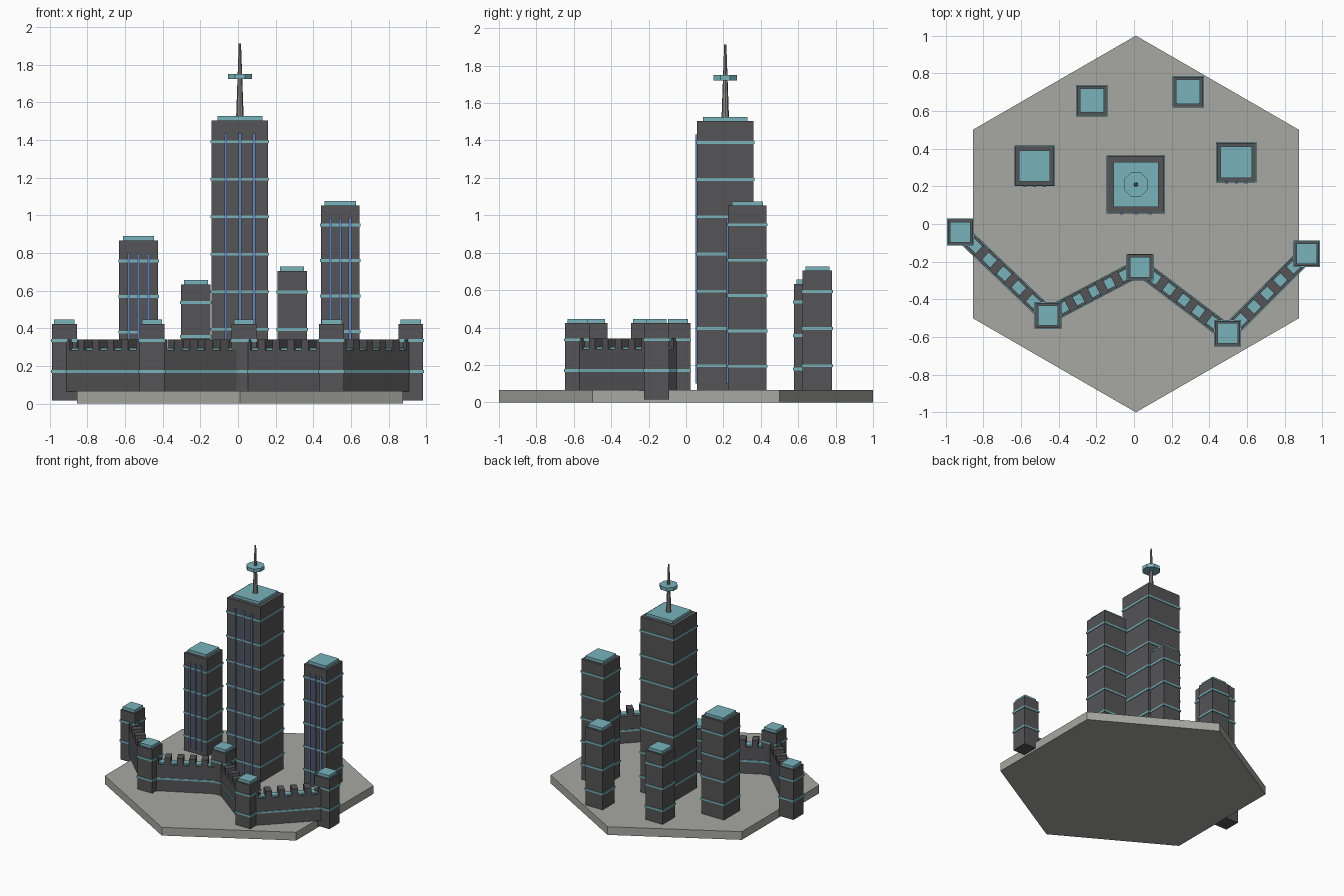
import bpy, bmesh, math
from mathutils import Matrix, Vector

if "Cube" in bpy.data.objects:
    bpy.data.objects.remove(bpy.data.objects["Cube"])


def material(name, rgb):
    m = bpy.data.materials.new(name)
    m.diffuse_color = (*rgb, 1)
    m.use_nodes = True
    m.node_tree.nodes["Principled BSDF"].inputs["Base Color"].default_value = m.diffuse_color
    return m


STONE = material("pale stone", (0.39, 0.39, 0.36))
DARK = material("dark grey", (0.09, 0.09, 0.095))
TEAL = material("teal", (0.19, 0.45, 0.50))
BLUE = material("blue", (0.127, 0.223, 0.485))
METAL = material("antenna grey", (0.26, 0.255, 0.25))


def finish(name, bm, mat):
    me = bpy.data.meshes.new(name)
    bm.to_mesh(me)
    bm.free()
    me.materials.append(mat)
    ob = bpy.data.objects.new(name, me)
    bpy.context.collection.objects.link(ob)
    return ob


def boxes(name, mat, specs):
    """specs: (x, y, z_bottom, z_top, size_x, size_y, angle)"""
    bm = bmesh.new()
    for x, y, z0, z1, sx, sy, a in specs:
        m = (Matrix.Translation((x, y, (z0 + z1) / 2)) @ Matrix.Rotation(a, 4, 'Z')
             @ Matrix.Diagonal((sx, sy, z1 - z0, 1)))
        bmesh.ops.create_cube(bm, size=1, matrix=m)
    return finish(name, bm, mat)


def cone(name, mat, sides, r1, r2, z0, z1, x=0, y=0, turn=0):
    bm = bmesh.new()
    m = Matrix.Translation((x, y, (z0 + z1) / 2)) @ Matrix.Rotation(turn, 4, 'Z')
    bmesh.ops.create_cone(bm, cap_ends=True, segments=sides, radius1=r1, radius2=r2,
                          depth=z1 - z0, matrix=m)
    return finish(name, bm, mat)


def tower(name, x, y, size, z0, z1, cap, bands, strip_gap=0, strip_top=0):
    boxes(name + "_body", DARK, [(x, y, z0, z1, size, size, 0)])
    boxes(name + "_roof", TEAL, [(x, y, z1, z1 + 0.023, cap, cap, 0)])
    boxes(name + "_bands", TEAL,
          [(x, y, z - 0.0075, z + 0.0075, size + 0.01, size + 0.01, 0) for z in bands])
    if strip_gap:
        boxes(name + "_light_strips", BLUE,
              [(x + i * strip_gap, y - size / 2 - 0.0045, 0.1, strip_top, 0.015, 0.0095, 0)
               for i in (-1, 0, 1)])


def levels(first, step, count):
    return [first + i * step for i in range(count)]


# Hexagonal ground slab, a corner pointing to the front
X0, G = 0.01, 0.067
slab = bmesh.new()
ring = [slab.verts.new((X0 + math.cos(a) , math.sin(a), 0))
        for a in (math.radians(30 + 60 * i) for i in range(6))]
face = slab.faces.new(ring)
ext = bmesh.ops.extrude_face_region(slab, geom=[face])
bmesh.ops.translate(slab, vec=Vector((0, 0, G)),
                    verts=[v for v in ext["geom"] if isinstance(v, bmesh.types.BMVert)])
bmesh.ops.recalc_face_normals(slab, faces=slab.faces)
finish("ground_slab", slab, STONE)

# Skyscrapers
tower("main_tower", X0, 0.21, 0.30, G, 1.503, 0.24, levels(0.196, 0.199, 7), 0.075, 1.433)
tower("left_tower", -0.528, 0.308, 0.205, G, 0.866, 0.165, levels(0.19, 0.189, 4), 0.052, 0.80)
tower("right_tower", 0.543, 0.328, 0.205, G, 1.052, 0.165, levels(0.193, 0.189, 5), 0.052, 0.985)
tower("back_left_tower", -0.224, 0.655, 0.157, G, 0.633, 0.128, levels(0.178, 0.179, 3))
tower("back_right_tower", 0.287, 0.702, 0.157, G, 0.704, 0.128, levels(0.196, 0.198, 3))

# Antenna with octagonal disc
cone("antenna", METAL, 8, 0.02, 0.006, 1.52, 1.912, X0, 0.21)
cone("antenna_disc", TEAL, 8, 0.069, 0.069, 1.722, 1.75, X0, 0.21, math.pi / 8)

# Zigzag fortress wall: towers at the corners, wall runs between them
corners = [(-0.922, -0.043), (-0.457, -0.486), (0.032, -0.229), (0.497, -0.58), (0.917, -0.158)]
for i, (x, y) in enumerate(corners):
    tower(f"wall_tower_{i + 1}", x, y, 0.132, 0.016, 0.423, 0.108, (0.17, 0.335))

walls, wall_bands, walkways, merlons = [], [], [], []
for p, q in zip(corners, corners[1:]):
    p, q = Vector(p), Vector(q)
    d = q - p
    mid, length, ang = (p + q) / 2, d.length, math.atan2(d.y, d.x)
    walls.append((*mid, G - 0.003, 0.284, length, 0.08, ang))
    wall_bands.append((*mid, 0.1625, 0.1775, length, 0.09, ang))
    walkways.append((*mid, 0.28, 0.296, length, 0.055, ang))
    for k in range(6):
        c = p + d * (k + 0.5) / 6
        merlons.append((*c, 0.283, 0.34, 0.047, 0.08, ang))
boxes("wall_runs", DARK, walls)
boxes("wall_bands", TEAL, wall_bands)
boxes("wall_walkways", TEAL, walkways)
boxes("wall_merlons", DARK, merlons)
